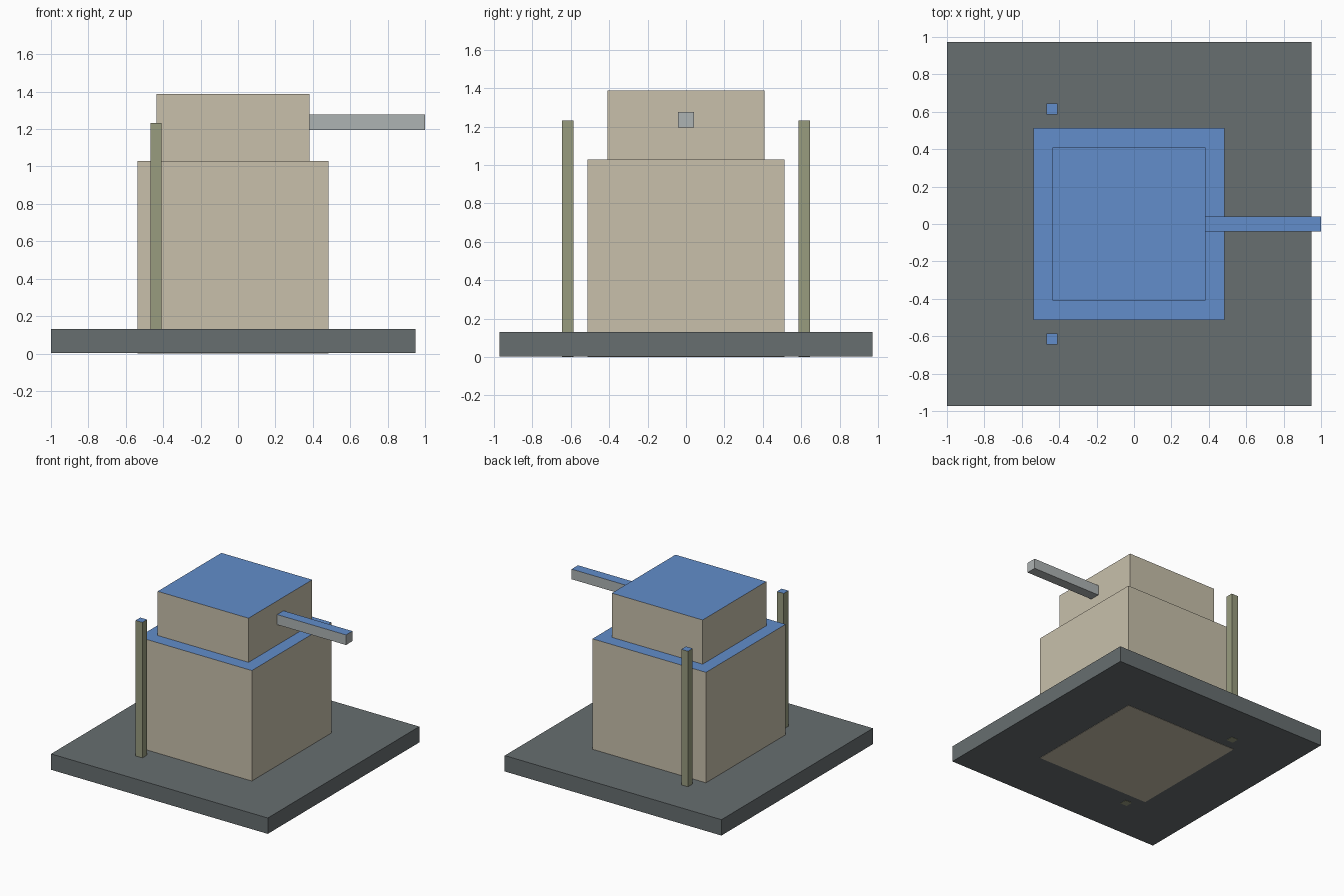
import bpy
import bmesh

cube = bpy.data.objects.get("Cube")
if cube:
    bpy.data.objects.remove(cube, do_unlink=True)


def material(name, rgb):
    """Flat material from 0-255 display colour, stored as linear."""
    lin = [((c / 255 + 0.055) / 1.055) ** 2.4 for c in rgb]
    mat = bpy.data.materials.new(name)
    mat.use_nodes = True
    mat.diffuse_color = (*lin, 1)
    bsdf = mat.node_tree.nodes["Principled BSDF"]
    bsdf.inputs["Base Color"].default_value = (*lin, 1)
    bsdf.inputs["Roughness"].default_value = 0.9
    return mat


slate = material("slate_grey", (103, 110, 112))
beige = material("beige", (200, 192, 171))
olive = material("olive_green", (153, 156, 127))
silver = material("silver_grey", (174, 179, 179))
blue = material("top_blue", (98, 141, 203))


def box(name, xs, ys, zs, side, top=None):
    """Box between limits; upward faces take the top material."""
    bm = bmesh.new()
    bmesh.ops.create_cube(bm, size=1)
    for v in bm.verts:
        v.co = [lim[co > 0] for lim, co in zip((xs, ys, zs), v.co)]
    bm.normal_update()
    for f in bm.faces:
        f.material_index = int(top is not None and f.normal.z > 0.5)
    mesh = bpy.data.meshes.new(name)
    bm.to_mesh(mesh)
    bm.free()
    mesh.materials.append(side)
    if top:
        mesh.materials.append(top)
    obj = bpy.data.objects.new(name, mesh)
    bpy.context.collection.objects.link(obj)
    return obj


# Ground slab, a hair above the feet of the parts that pass through it
box("base_slab", (-1, 0.949), (-0.973, 0.973), (0.002, 0.131), slate)

# Stacked main volumes
box("lower_body", (-0.538, 0.483), (-0.512, 0.512), (0, 1.029), beige, blue)
box("upper_body", (-0.436, 0.381), (-0.409, 0.409), (1.029, 1.388), beige, blue)

# Projecting beam
box("side_beam", (0.381, 1), (-0.041, 0.041), (1.195, 1.277), silver, blue)

# Free-standing posts on either side
for name, s in (("front_post", -1), ("back_post", 1)):
    ys = sorted((s * 0.585, s * 0.645))
    box(name, (-0.469, -0.409), ys, (0, 1.233), olive, blue)
